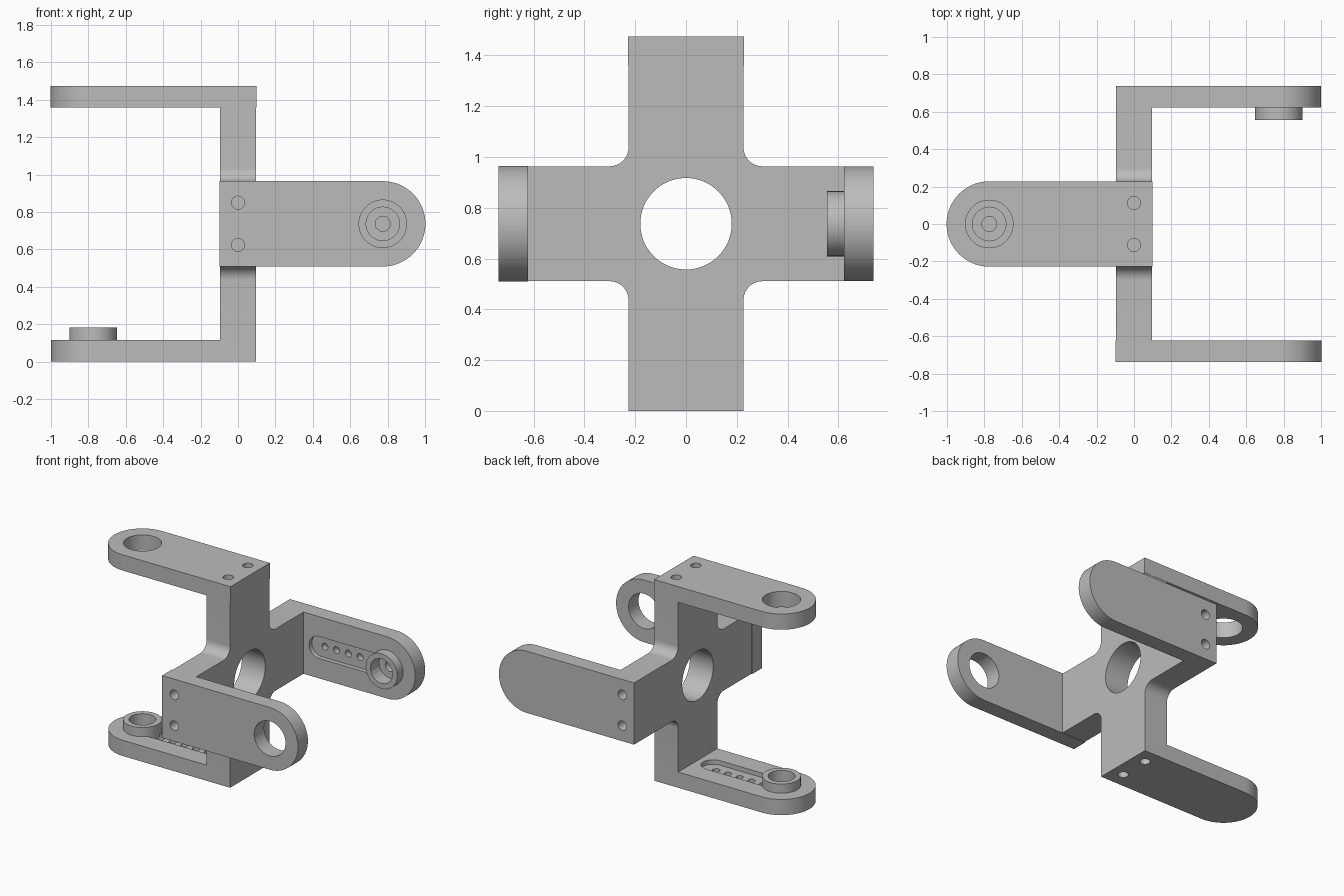
import bpy, bmesh, math
from mathutils import Matrix, Vector

cube = bpy.data.objects.get("Cube")
if cube:
    bpy.data.objects.remove(cube, do_unlink=True)

grey = bpy.data.materials.new("plain grey")
grey.use_nodes = True
grey.diffuse_color = (0.5, 0.5, 0.5, 1)
grey.node_tree.nodes["Principled BSDF"].inputs["Base Color"].default_value = (0.5, 0.5, 0.5, 1)

MID = 0.737            # height of the centre and reach of each arm
INNER = 0.622          # inner face of the end plates
HALF = 0.226           # half the arm width
THICK = 0.095          # half the thickness of the cross
TIP = 0.774            # centre of the rounded tips
FLOOR = 0.655          # floor of the slot and the hub bore


def frame(u, w):
    """Axes: u along the plate, w outward, v across; origin at the centre."""
    u, w = Vector(u), Vector(w)
    rot = Matrix((u, w.cross(u), w)).transposed().to_4x4()
    return Matrix.Translation((0, 0, MID)) @ rot


def arc(cx, cy, r, start, end, n):
    steps = [math.radians(start + (end - start) * i / n) for i in range(n + 1)]
    return [(cx + r * math.cos(a), cy + r * math.sin(a)) for a in steps]


def circle(cx, cy, r, n=64):
    return arc(cx, cy, r, 0, 360, n)[:-1]


def prism(name, outline, low, high, matrix):
    bm = bmesh.new()
    face = bm.faces.new([bm.verts.new((x, y, low)) for x, y in outline])
    side = bmesh.ops.extrude_face_region(bm, geom=[face])["geom"]
    moved = [v for v in side if isinstance(v, bmesh.types.BMVert)]
    bmesh.ops.translate(bm, verts=moved, vec=(0, 0, high - low))
    bmesh.ops.recalc_face_normals(bm, faces=bm.faces)
    bm.transform(matrix)
    mesh = bpy.data.meshes.new(name)
    bm.to_mesh(mesh)
    bm.free()
    mesh.materials.append(grey)
    ob = bpy.data.objects.new(name, mesh)
    bpy.context.scene.collection.objects.link(ob)
    return ob


def combine(target, other, operation):
    mod = target.modifiers.new("combine", "BOOLEAN")
    mod.operation, mod.solver, mod.object = operation, "EXACT", other
    bpy.context.view_layer.update()
    graph = bpy.context.evaluated_depsgraph_get()
    mesh = bpy.data.meshes.new_from_object(target.evaluated_get(graph))
    target.modifiers.clear()
    target.data = mesh
    bpy.data.objects.remove(other, do_unlink=True)


def cut(target, outline, low, high, matrix):
    combine(target, prism("cutter", outline, low, high, matrix), "DIFFERENCE")


def plate(name, matrix, heel, half):
    outline = [(heel, half), (heel, -half)] + arc(TIP, 0, half, -90, 90, 40)
    return prism(name, outline, INNER, MID, matrix)


def screw_holes(target, matrix):
    for v in (-0.113, 0.113):
        cut(target, circle(0, v, 0.035, 32), INNER + 0.01, MID + 0.05, matrix)


# Cross-shaped body with filleted inner corners
FILLET = 0.075
outline = []
for quarter in range(4):
    turn = math.radians(90 * quarter)
    c, s = math.cos(turn), math.sin(turn)
    k = HALF + FILLET
    corner = [(INNER, -HALF), (INNER, HALF)] + arc(k, k, FILLET, 270, 180, 12)
    outline += [(x * c - y * s, x * s + y * c) for x, y in corner]
body = prism("cross_body", outline, -THICK, THICK, frame((0, 1, 0), (1, 0, 0)))
cut(body, circle(0, 0, 0.18), -0.2, 0.2, frame((0, 1, 0), (1, 0, 0)))

# Slotted plates with hubs, made in one piece with the body
for u, w in (((1, 0, 0), (0, 1, 0)), ((-1, 0, 0), (0, 0, -1))):
    m = frame(u, w)
    combine(body, plate("slotted_plate", m, -THICK, HALF), "UNION")
    slot = arc(0.22, 0, 0.08, 90, 270, 24) + arc(TIP, 0, 0.08, -90, 90, 24)
    cut(body, slot, 0.59, FLOOR, m)
    combine(body, prism("hub", circle(TIP, 0, 0.128), 0.555, FLOOR + 0.02, m), "UNION")
    cut(body, circle(TIP, 0, 0.09, 20), 0.5, FLOOR, m)
    cut(body, circle(TIP, 0, 0.04, 32), 0.6, 0.7, m)
    for i in range(5):
        cut(body, circle(0.245 + 0.095 * i, 0, 0.025, 32), 0.63, 0.7, m)
    screw_holes(body, m)

# Separate plates with a large round hole
parts = [body]
for name, u, w in (("front_plate", (1, 0, 0), (0, -1, 0)),
                   ("top_plate", (-1, 0, 0), (0, 0, 1))):
    m = frame(u, w)
    ob = plate(name, m, -0.099, HALF + 0.002)
    cut(ob, circle(TIP, 0, 0.127), 0.5, 0.9, m)
    screw_holes(ob, m)
    parts.append(ob)

# Smooth round walls, sharp edges and a faceted hub bore
for ob in bpy.context.view_layer.objects:
    ob.select_set(ob in parts)
bpy.context.view_layer.objects.active = body
bpy.ops.object.shade_smooth_by_angle(angle=math.radians(15))
